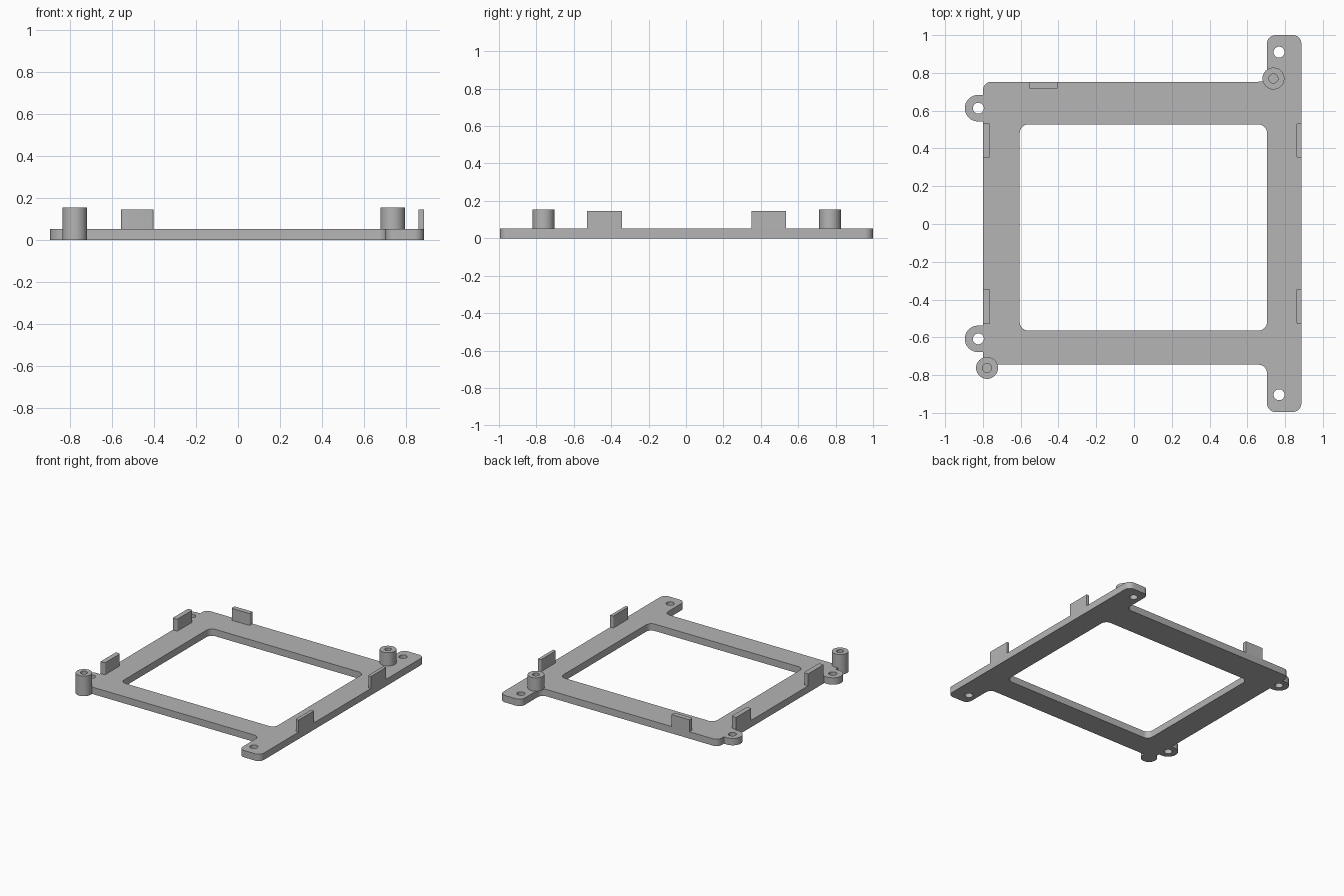
import bpy, bmesh, math
from mathutils import Vector, Matrix

if "Cube" in bpy.data.objects:
    bpy.data.objects.remove(bpy.data.objects["Cube"])

grey = bpy.data.materials.new("grey_plastic")
grey.use_nodes = True
grey.diffuse_color = (0.46, 0.46, 0.46, 1)
grey.node_tree.nodes["Principled BSDF"].inputs["Base Color"].default_value = (0.46, 0.46, 0.46, 1)

PLATE, TAB_TOP, BOSS_TOP = 0.053, 0.145, 0.155


def rounded(corners, steps=8):
    """Outline from (x, y, radius) right-angled corners, each turned into an arc."""
    pts = []
    for i, (x, y, r) in enumerate(corners):
        p = Vector((x, y))
        if r == 0:
            pts.append(p)
            continue
        a = (Vector(corners[i - 1][:2]) - p).normalized()
        b = (Vector(corners[(i + 1) % len(corners)][:2]) - p).normalized()
        for k in range(steps + 1):
            t = k / steps * math.pi / 2
            pts.append(p + r * (a * (1 - math.sin(t)) + b * (1 - math.cos(t))))
    return pts


def circle(x, y, r, n=32):
    return [Vector((x + r * math.cos(k * math.tau / n), y + r * math.sin(k * math.tau / n))) for k in range(n)]


def finish(name, bm):
    bmesh.ops.remove_doubles(bm, verts=bm.verts, dist=1e-4)
    bmesh.ops.recalc_face_normals(bm, faces=bm.faces)
    mesh = bpy.data.meshes.new(name)
    bm.to_mesh(mesh)
    bm.free()
    mesh.materials.append(grey)
    ob = bpy.data.objects.new(name, mesh)
    bpy.context.collection.objects.link(ob)
    bpy.ops.object.select_all(action='DESELECT')
    ob.select_set(True)
    bpy.context.view_layer.objects.active = ob
    bpy.ops.object.shade_smooth_by_angle(angle=math.radians(35))
    return ob


def plate(name, loops, z0, z1):
    """Filled outline with holes, extruded from z0 to z1."""
    bm = bmesh.new()
    for pts in loops:
        vs = [bm.verts.new((p.x, p.y, z0)) for p in pts]
        for i, v in enumerate(vs):
            bm.edges.new((vs[i - 1], v))
    bmesh.ops.triangle_fill(bm, edges=bm.edges[:], use_beauty=True, use_dissolve=False)
    ext = bmesh.ops.extrude_face_region(bm, geom=bm.faces[:], use_keep_orig=True)
    top = [g for g in ext["geom"] if isinstance(g, bmesh.types.BMVert)]
    bmesh.ops.translate(bm, verts=top, vec=(0, 0, z1 - z0))
    return finish(name, bm)


def boss(name, x, y, z0):
    """Round post with a blind screw hole in its top."""
    r, hole, floor = 0.058, 0.024, 0.065
    profile = [(0, z0), (r, z0), (r, BOSS_TOP), (hole, BOSS_TOP), (hole, floor), (0, floor)]
    bm = bmesh.new()
    vs = [bm.verts.new((px, 0, pz)) for px, pz in profile]
    edges = [bm.edges.new(pair) for pair in zip(vs, vs[1:])]
    bmesh.ops.spin(bm, geom=vs + edges, cent=(0, 0, 0), axis=(0, 0, 1), angle=math.tau, steps=40)
    bmesh.ops.translate(bm, verts=bm.verts, vec=(x, y, 0))
    return finish(name, bm)


# Frame: outline runs clockwise from the back of the long side rail
F = 0.045
L, R, RAIL = -0.80, 0.886, 0.704
BACK, FRONT = 0.753, -0.745
EARS = (-0.608, 0.613)


def ear(y):
    return [(L, y - 0.07, 0), (-0.896, y - 0.07, 0.0699), (-0.896, y + 0.07, 0.0699), (L, y + 0.07, 0)]


outline = [(RAIL, 1.0, F), (R, 1.0, F), (R, -0.995, F), (RAIL, -0.995, F),
           (RAIL, FRONT, F), (L, FRONT, F)]
for y in EARS:
    outline += ear(y)
outline += [(L, BACK, F), (RAIL, BACK, F)]
opening = [(-0.605, 0.527, F), (RAIL, 0.527, F), (RAIL, -0.564, F), (-0.605, -0.564, F)]
holes = [circle(-0.824, y, 0.029) for y in EARS] + [circle(0.768, y, 0.029) for y in (-0.904, 0.91)]
plate("frame", [rounded(outline), rounded(opening)] + holes, 0, PLATE)

# Upright locating tabs, rounded on their inner corners
C = 0.01
for place, y0, y1 in (("front", -0.53, -0.343), ("back", 0.35, 0.535)):
    plate(place + "_right_tab", [rounded([(L, y0, 0), (L, y1, 0), (-0.762, y1, C), (-0.762, y0, C)])],
          PLATE - 0.01, TAB_TOP)
    plate(place + "_left_tab", [rounded([(R, y0, 0), (R, y1, 0), (0.86, y1, C), (0.86, y0, C)])],
          PLATE - 0.01, TAB_TOP)
plate("back_tab", [rounded([(-0.557, BACK, 0), (-0.403, BACK, 0), (-0.403, 0.716, C), (-0.557, 0.716, C)])],
      PLATE - 0.01, TAB_TOP)

# Screw bosses
boss("front_right_boss", -0.778, -0.762, 0)
boss("back_left_boss", 0.738, 0.77, PLATE - 0.002)
